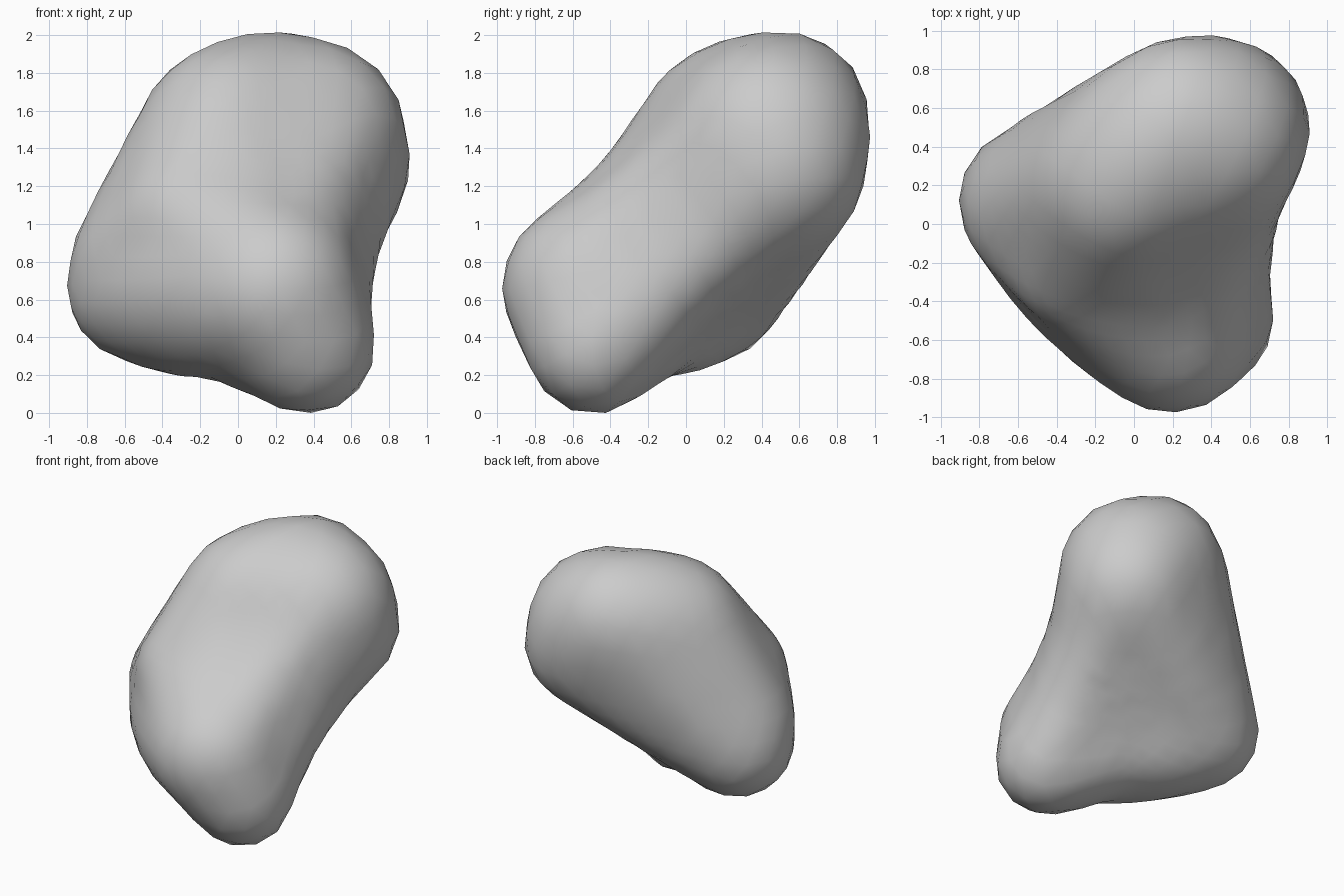
import bpy, bmesh, math
from collections import Counter
from itertools import combinations_with_replacement
from mathutils import Vector

cube = bpy.data.objects.get("Cube")
if cube:
    bpy.data.objects.remove(cube, do_unlink=True)

# Lobes of the pebble: centre and radius
lobes = {
    "crown": (Vector((0.37, 0.45, 1.47)), 0.53),
    "back_crown": (Vector((0.24, 0.53, 1.60)), 0.44),
    "cheek": (Vector((0.46, 0.50, 1.32)), 0.46),
    "brow": (Vector((-0.06, 0.22, 1.49)), 0.465),
    "flank": (Vector((-0.23, -0.15, 1.01)), 0.43),
    "shoulder": (Vector((-0.48, 0.08, 0.81)), 0.41),
    "side": (Vector((-0.51, 0.12, 0.68)), 0.40),
    "chest": (Vector((0.19, -0.53, 0.68)), 0.45),
    "foot": (Vector((0.37, -0.49, 0.36)), 0.36),
}
# How far the surface sinks (or swells) halfway between two lobes
pinch = {("side", "foot"): 0.05, ("side", "chest"): -0.06, ("crown", "flank"): 0.04,
         ("brow", "back_crown"): -0.03}
for low in ("chest", "foot"):
    pinch["brow", low] = 0.08
    for high in ("crown", "back_crown", "cheek"):
        pinch[high, low] = 0.085
STEPS = 7
CORE = Vector((0.08, -0.03, 0.95))


def blended_balls():
    """Balls filling the space between all the lobes."""
    balls = []
    for mix in combinations_with_replacement(lobes, STEPS):
        w = Counter(mix)
        centre = sum((lobes[n][0] * c for n, c in w.items()), Vector()) / STEPS
        radius = sum(lobes[n][1] * c for n, c in w.items()) / STEPS
        radius -= sum(4 * w[a] * w[b] * p for (a, b), p in pinch.items()) / STEPS ** 2
        balls.append((centre - CORE, radius, radius ** 2 - (centre - CORE).length_squared))
    return balls


def reach(direction, balls):
    """Farthest exit of a ray from the core through the balls."""
    best = 0.1
    for centre, radius, inside in balls:
        along = centre.dot(direction)
        if along + radius > best:
            gap = inside + along * along
            if gap > 0:
                best = max(best, along + math.sqrt(gap))
    return best


# Pebble surface
balls = blended_balls()
bm = bmesh.new()
bmesh.ops.create_icosphere(bm, subdivisions=4, radius=1)
for v in bm.verts:
    d = v.co.normalized()
    v.co = CORE + d * reach(d, balls)
bmesh.ops.smooth_vert(bm, verts=bm.verts, factor=0.2,
                      use_axis_x=True, use_axis_y=True, use_axis_z=True)

# Rest the pebble on the ground
ground = min(v.co.z for v in bm.verts)
bmesh.ops.translate(bm, verts=bm.verts, vec=(0, 0, -ground))

mesh = bpy.data.meshes.new("pebble")
bm.to_mesh(mesh)
bm.free()
pebble = bpy.data.objects.new("pebble", mesh)
bpy.context.collection.objects.link(pebble)

# Stone colour
stone = bpy.data.materials.new("stone grey")
stone.use_nodes = True
colour = (0.6, 0.6, 0.6, 1)
stone.diffuse_color = colour
stone.node_tree.nodes["Principled BSDF"].inputs["Base Color"].default_value = colour
mesh.materials.append(stone)

bpy.context.view_layer.objects.active = pebble
pebble.select_set(True)
bpy.ops.object.shade_smooth_by_angle(angle=math.radians(40))
